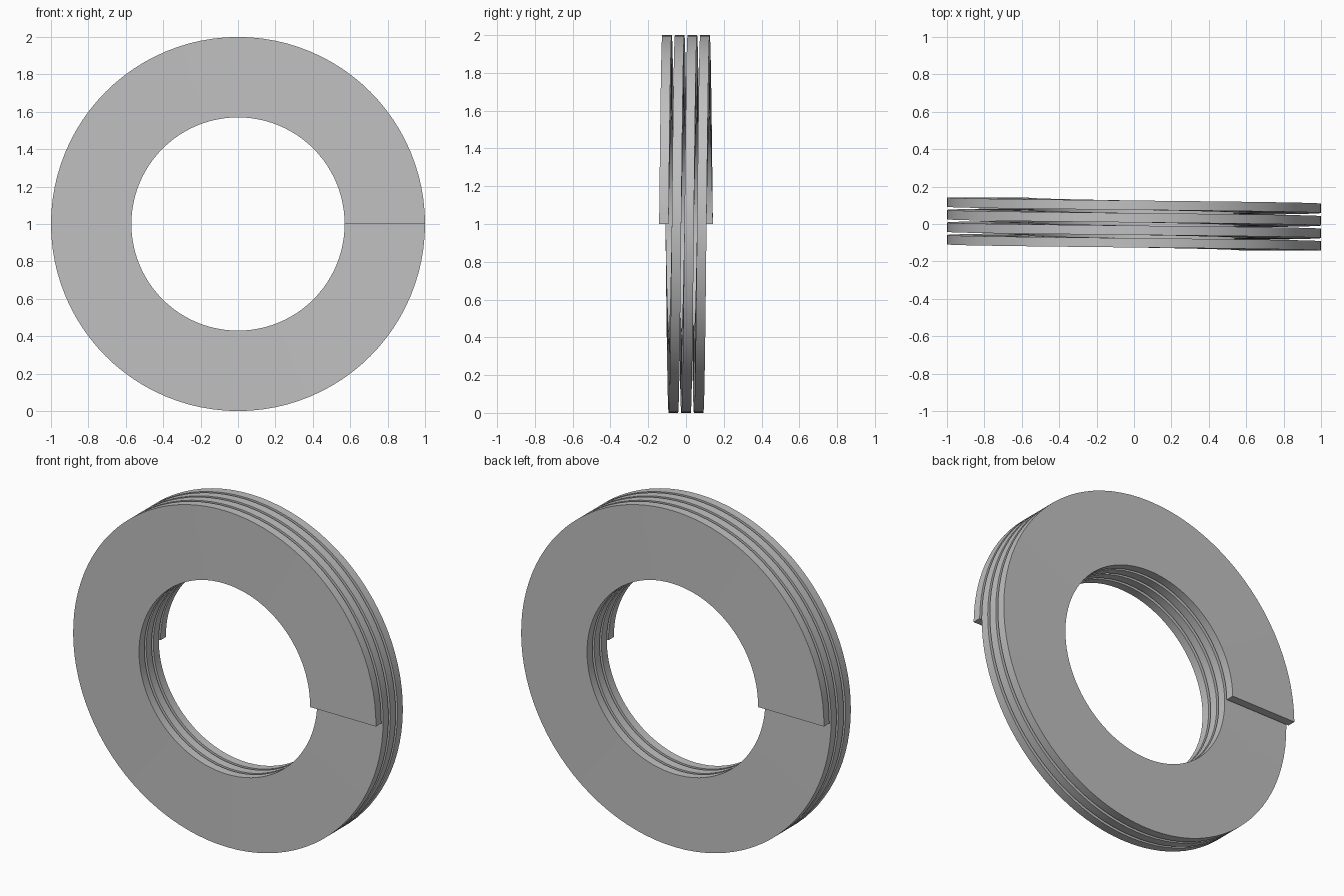
import bpy, bmesh, math

cube = bpy.data.objects.get("Cube")
if cube:
    bpy.data.objects.remove(cube, do_unlink=True)

OUTER, INNER = 1.0, 0.57
TURNS, PITCH, THICK = 3.5, 0.067, 0.05
STEPS = 96                                   # segments per turn
FRONT = -(TURNS * PITCH + THICK) / 2         # y of the front end

# Plain grey metal
grey = bpy.data.materials.new("grey metal")
colour = (0.53, 0.53, 0.53, 1)
grey.diffuse_color = colour
grey.use_nodes = True
grey.node_tree.nodes["Principled BSDF"].inputs["Base Color"].default_value = colour

# Rectangular section swept along a flat helix around the y axis
section = [(INNER, 0), (OUTER, 0), (OUTER, THICK), (INNER, THICK)]
bm = bmesh.new()
rings = []
for i in range(int(TURNS * STEPS) + 1):
    a = 2 * math.pi * i / STEPS
    y = FRONT + PITCH * i / STEPS
    rings.append([bm.verts.new((r * math.cos(a), y + d, 1 + r * math.sin(a)))
                  for r, d in section])
for p, q in zip(rings, rings[1:]):
    for k in range(4):
        n = (k + 1) % 4
        bm.faces.new((p[k], p[n], q[n], q[k]))

# Square-cut ends
bm.faces.new(rings[0])
bm.faces.new(rings[-1])
bmesh.ops.recalc_face_normals(bm, faces=bm.faces)

mesh = bpy.data.meshes.new("coiled_ring")
bm.to_mesh(mesh)
bm.free()
mesh.materials.append(grey)
ring = bpy.data.objects.new("coiled_ring", mesh)
bpy.context.collection.objects.link(ring)

# Smooth rims, crisp corners
bpy.ops.object.select_all(action='DESELECT')
ring.select_set(True)
bpy.context.view_layer.objects.active = ring
bpy.ops.object.shade_smooth_by_angle(angle=math.radians(30))
